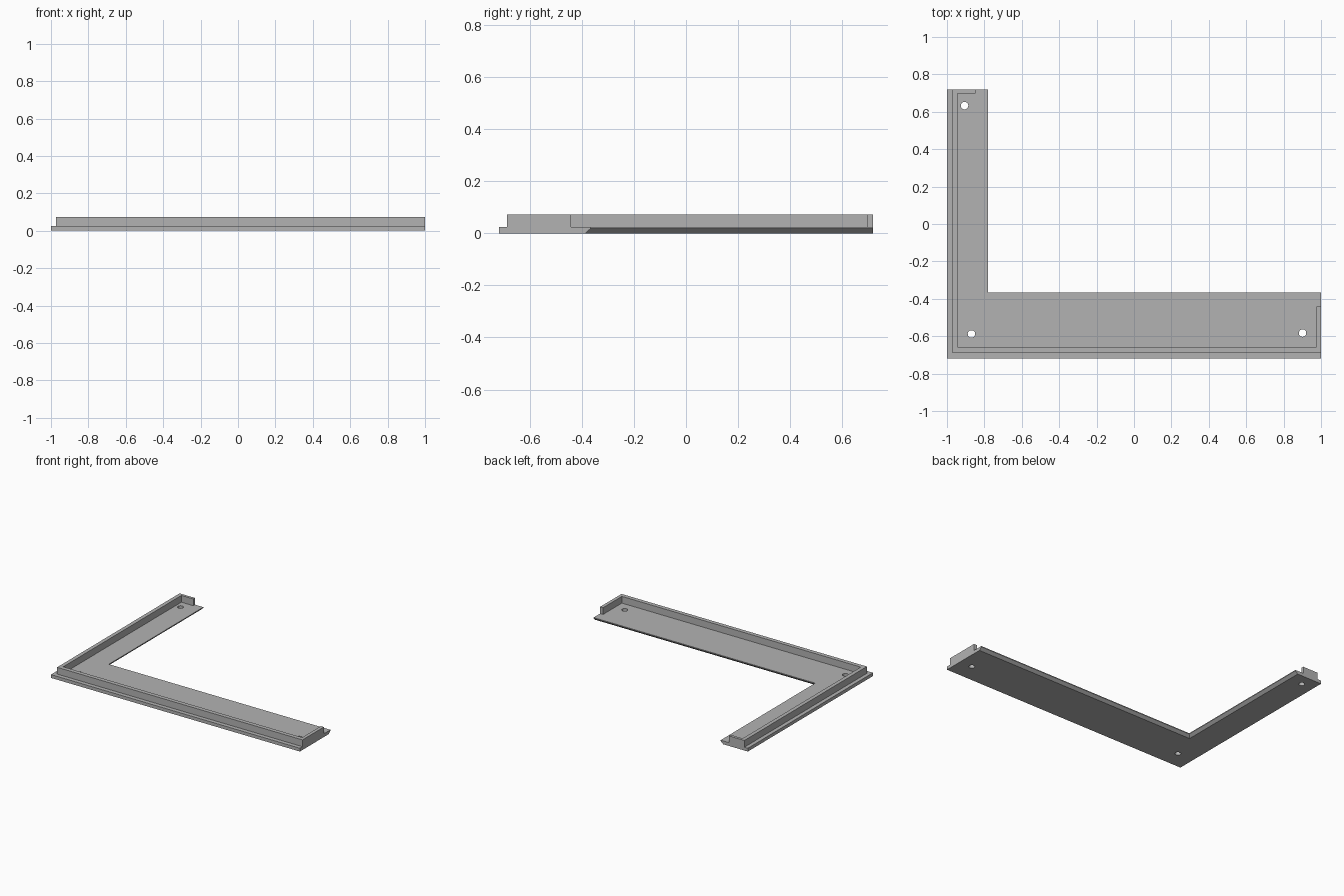
import bpy, bmesh

if "Cube" in bpy.data.objects:
    bpy.data.objects.remove(bpy.data.objects["Cube"], do_unlink=True)

X, Y = 1.0, 0.718            # half extents
PLATE, TOP = 0.024, 0.073    # plate thickness, rim height
INNER_X, INNER_Y = -0.781, -0.367
BEVEL, BEVEL_TOP = 0.02, 0.018

grey = bpy.data.materials.new("plain grey")
grey.use_nodes = True
colour = (0.45, 0.45, 0.45, 1)
grey.diffuse_color = colour
grey.node_tree.nodes["Principled BSDF"].inputs["Base Color"].default_value = colour


def loft(name, rings):
    """Solid skinned through matching rings, given as (outline, z)."""
    bm = bmesh.new()
    loops = [[bm.verts.new((x, y, z)) for x, y in pts] for pts, z in rings]
    n = len(loops[0])
    bm.faces.new(loops[0][::-1])
    bm.faces.new(loops[-1])
    for low, high in zip(loops, loops[1:]):
        for i in range(n):
            j = (i + 1) % n
            bm.faces.new((low[i], low[j], high[j], high[i]))
    bmesh.ops.recalc_face_normals(bm, faces=bm.faces)
    mesh = bpy.data.meshes.new(name)
    bm.to_mesh(mesh)
    bm.free()
    mesh.materials.append(grey)
    obj = bpy.data.objects.new(name, mesh)
    bpy.context.collection.objects.link(obj)
    return obj


def corner_outline(inset):
    """L outline whose two inner edges are pulled in by the inset."""
    ix, iy = INNER_X - inset, INNER_Y - inset
    return [(-X, -Y), (X, -Y), (X, iy), (ix, iy), (ix, Y), (-X, Y)]


# L-shaped base plate, undercut along its inner edges
plate = loft("base_plate", [(corner_outline(BEVEL), 0),
                            (corner_outline(0), BEVEL_TOP),
                            (corner_outline(0), PLATE)])

# Screw holes through the plate
for i, (x, y) in enumerate([(-0.906, 0.633), (-0.869, -0.588), (0.901, -0.583)]):
    bpy.ops.mesh.primitive_cylinder_add(vertices=32, radius=0.02, depth=0.2,
                                        location=(x, y, 0))
    cutter = bpy.context.object
    cutter.name = f"hole_cutter_{i + 1}"
    cutter.data.materials.append(grey)
    cutter.hide_render = True
    cutter.hide_set(True)
    cut = plate.modifiers.new(f"hole_{i + 1}", "BOOLEAN")
    cut.operation = "DIFFERENCE"
    cut.solver = "EXACT"
    cut.object = cutter

# Raised rim set back from the outer edges, with a short return at each end
rim = [(-0.972, -0.688), (X, -0.688), (X, -0.442), (0.976, -0.442),
       (0.976, -0.658), (-0.944, -0.658), (-0.944, 0.698),
       (-0.848, 0.698), (-0.848, Y), (-0.972, Y)]
loft("raised_rim", [(rim, PLATE), (rim, TOP)])
